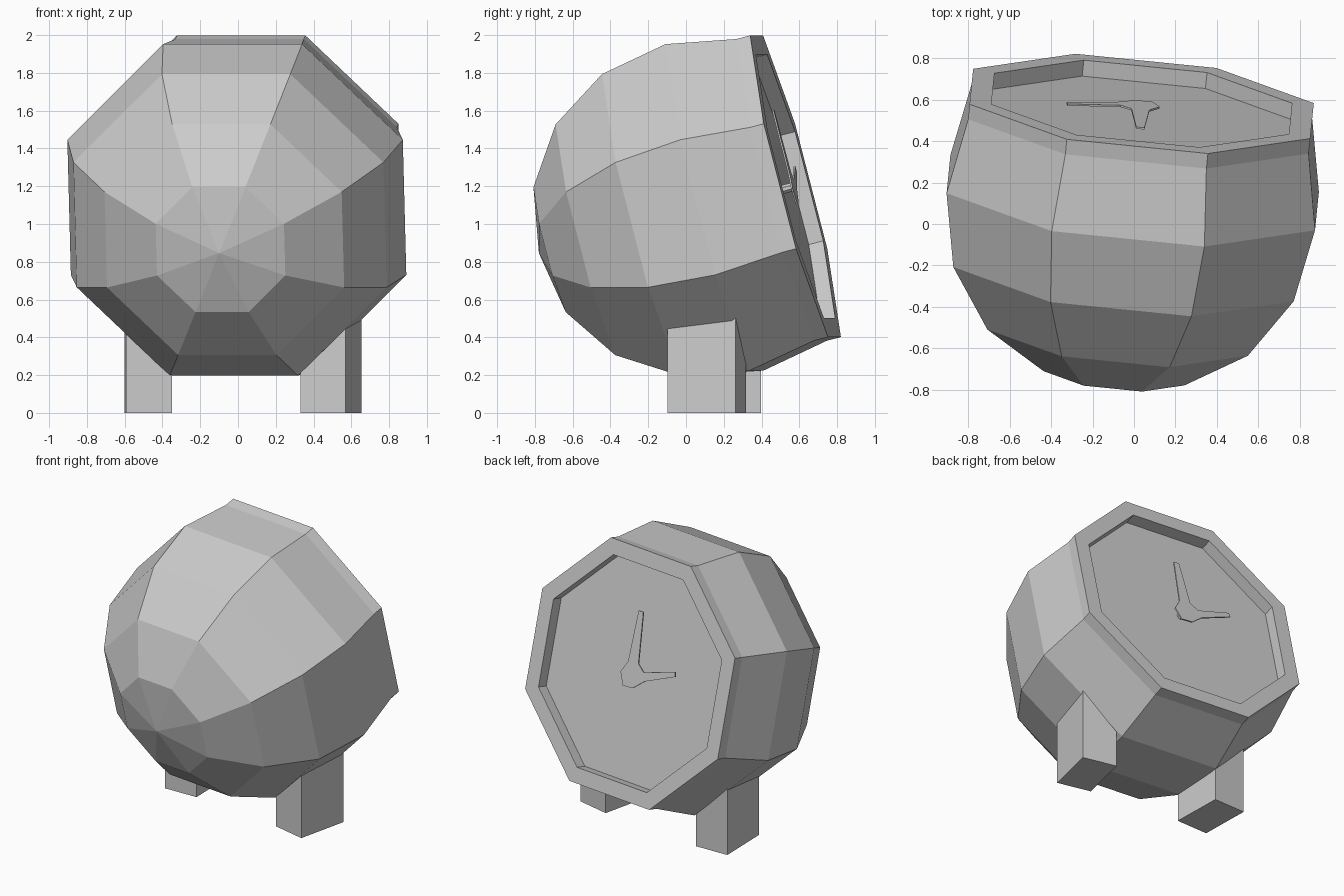
import bpy, bmesh
from math import sin, cos, pi, radians
from mathutils import Matrix, Vector

cube = bpy.data.objects.get("Cube")
if cube:
    bpy.data.objects.remove(cube)

grey = bpy.data.materials.new("plain grey")
grey.use_nodes = True
grey.diffuse_color = (0.6, 0.6, 0.6, 1)
grey.node_tree.nodes["Principled BSDF"].inputs["Base Color"].default_value = (0.6, 0.6, 0.6, 1)

# Tilted clock frame: origin at the dial rim, z along the dial normal, y up the dial
normal = Vector((0.097, 0.963, 0.251)).normalized()
up = (Vector((0, 0, 1)) - normal * normal.z).normalized()
side = up.cross(normal)
frame = Matrix((side, up, normal)).transposed().to_4x4()
frame.translation = (0.037, 0.58, 1.20)


def finish(name, bm, matrix):
    bmesh.ops.recalc_face_normals(bm, faces=bm.faces)
    mesh = bpy.data.meshes.new(name)
    bm.to_mesh(mesh)
    bm.free()
    mesh.materials.append(grey)
    obj = bpy.data.objects.new(name, mesh)
    obj.matrix_world = matrix
    bpy.context.collection.objects.link(obj)
    return obj


def lathe(name, profile, sides, matrix):
    """Spin (radius, height) points; zero radius makes a pole."""
    bm = bmesh.new()
    rings = []
    for r, h in profile:
        if r == 0:
            rings.append([bm.verts.new((0, 0, h))] * sides)
        else:
            angles = [2 * pi * (i + 0.5) / sides for i in range(sides)]
            rings.append([bm.verts.new((r * cos(a), r * sin(a), h)) for a in angles])
    for low, high in zip(rings, rings[1:]):
        for i in range(sides):
            j = (i + 1) % sides
            corners = [low[i], low[j], high[j], high[i]]
            bm.faces.new(list(dict.fromkeys(corners)))
    return finish(name, bm, matrix)


# Rounded body, straight rim and recessed dial
R, equator = 0.966, -0.445
profile = [(0, equator - R)]
profile += [(R * sin(k * pi / 8), equator - R * cos(k * pi / 8)) for k in range(1, 6)]
profile += [(0.893, 0), (0.78, 0), (0.78, -0.08), (0, -0.08)]
lathe("clock_body", profile, 8, frame)

# Axle carrying the hands
lathe("hand_axle", [(0, -0.08), (0.025, -0.08), (0.025, -0.015), (0, -0.015)], 8, frame)

# Both hands and hub as one thin plate
outline = [(-0.04, 0.07), (-0.088, -0.01), (-0.05, -0.095), (0.033, -0.09),
           (0.12, -0.02), (0.36, 0.08), (0.355, 0.112), (0.10, 0.036),
           (0.046, 0.08), (0.015, 0.42), (-0.025, 0.42)]
bm = bmesh.new()
plate = bm.faces.new([bm.verts.new((x, y, -0.018)) for x, y in outline])
extruded = bmesh.ops.extrude_face_region(bm, geom=[plate])["geom"]
bmesh.ops.translate(bm, vec=(0, 0, 0.009),
                    verts=[g for g in extruded if isinstance(g, bmesh.types.BMVert)])
finish("clock_hands", bm, frame)

# Two splayed block feet
for name, x, y, yaw in (("left_foot", 0.492, 0.11, -13), ("right_foot", -0.475, 0.21, 1.3)):
    bm = bmesh.new()
    bmesh.ops.create_cube(bm, size=1)
    bmesh.ops.scale(bm, vec=(0.245, 0.37, 0.58), verts=bm.verts)
    finish(name, bm, Matrix.Translation((x, y, 0.29)) @ Matrix.Rotation(radians(yaw), 4, "Z"))
